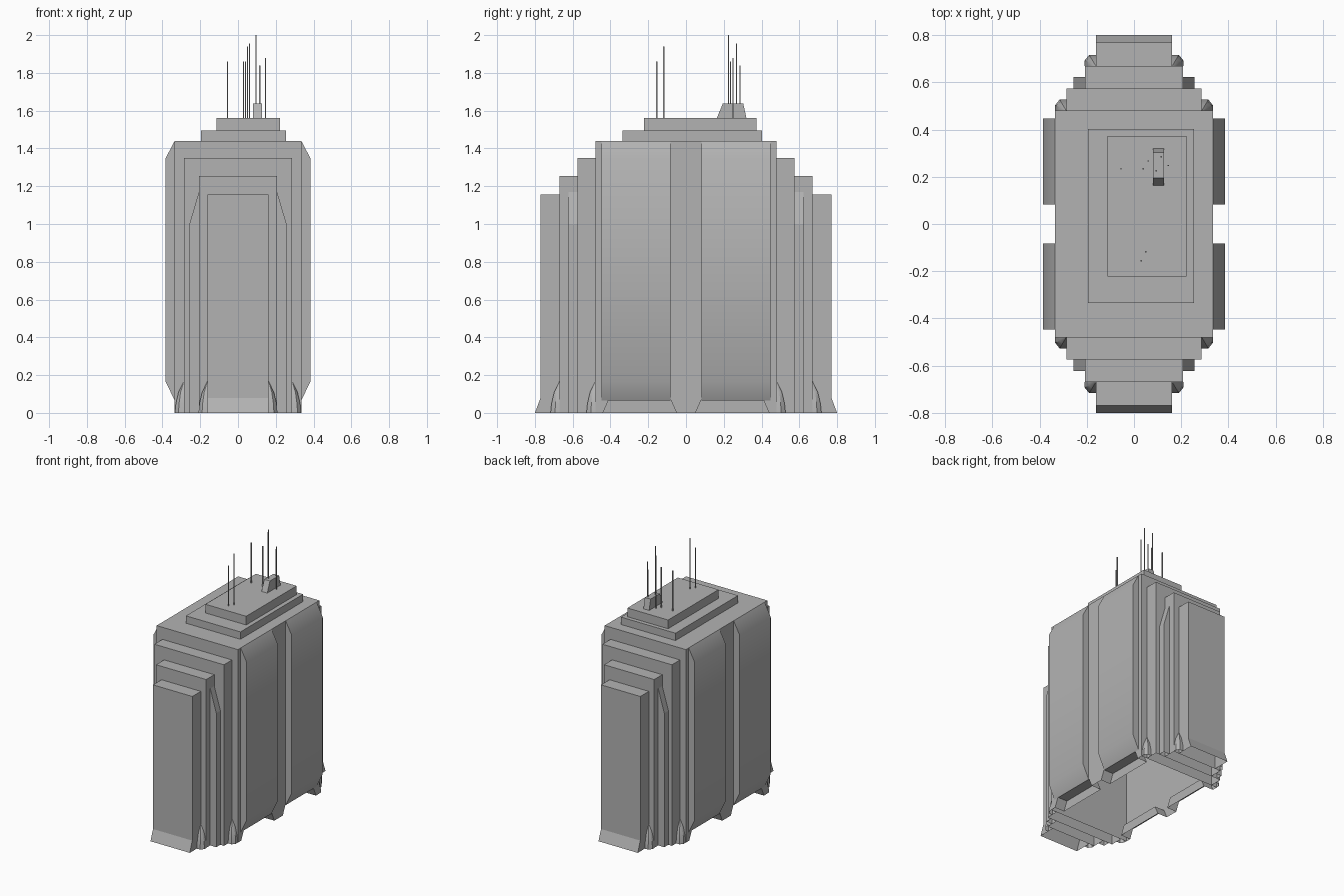
import bpy, bmesh
from math import radians

cube = bpy.data.objects.get("Cube")
if cube:
    bpy.data.objects.remove(cube, do_unlink=True)

GREY = (0.45, 0.45, 0.45, 1)
mat = bpy.data.materials.new("concrete grey")
mat.use_nodes = True
mat.diffuse_color = GREY
mat.node_tree.nodes["Principled BSDF"].inputs["Base Color"].default_value = GREY

SIGNS = (-1, 1)
HALF_X, HALF_Y, ROOF = 0.335, 0.48, 1.44


def build(name, polys, smooth=False):
    """Make an object from polygons, welding shared corners."""
    bm = bmesh.new()
    for poly in polys:
        bm.faces.new([bm.verts.new(p) for p in poly])
    bmesh.ops.remove_doubles(bm, verts=bm.verts, dist=0.0005)
    bmesh.ops.recalc_face_normals(bm, faces=bm.faces)
    mesh = bpy.data.meshes.new(name)
    bm.to_mesh(mesh)
    bm.free()
    mesh.materials.append(mat)
    if smooth:
        mesh.shade_smooth()
        mesh.set_sharp_from_angle(angle=radians(35))
    obj = bpy.data.objects.new(name, mesh)
    bpy.context.collection.objects.link(obj)


def loft(rings, closed=True, caps=(-1,)):
    """Quads between successive rings, plus end caps."""
    n = len(rings[0])
    polys = []
    for a, b in zip(rings, rings[1:]):
        for i in range(n if closed else n - 1):
            j = (i + 1) % n
            polys.append([a[i], a[j], b[j], b[i]])
    return polys + [rings[c] for c in caps]


def rect(x0, x1, y0, y1, z):
    return [(x0, y0, z), (x0, y1, z), (x1, y1, z), (x1, y0, z)]


# Main body: open underneath, with recessed notches at the foot of each side
side = [(-HALF_Y, 0), (-0.44, 0), (-0.41, 0.068), (-0.08, 0.068), (-0.05, 0)]
side += [(-y, z) for y, z in reversed(side)]
side += [(HALF_Y, ROOF), (-HALF_Y, ROOF)]
body = [rect(-HALF_X, HALF_X, -HALF_Y, HALF_Y, ROOF)]
for s in SIGNS:
    x, inner = s * HALF_X, s * (HALF_X - 0.08)
    body.append([(x, y, z) for y, z in side])
    body.append([(-HALF_X, s * HALF_Y, 0), (HALF_X, s * HALF_Y, 0),
                 (HALF_X, s * HALF_Y, ROOF), (-HALF_X, s * HALF_Y, ROOF)])
    for notch in (side[1:5], side[5:9]):
        body += loft([[(x, y, z) for y, z in notch],
                      [(inner, y, z) for y, z in notch]], closed=False)
build("main_body", body)

# Bulging side panels with sloped top and bottom
panel = [(HALF_X, 0.065), (0.385, 0.17), (0.385, 1.345), (HALF_X, ROOF)]
for sx in SIGNS:
    for sy in SIGNS:
        rings = [[(sx * x, sy * y, z) for x, z in panel] for y in (0.083, 0.447)]
        build("side_panel", loft(rings, closed=False, caps=(0, -1)), smooth=True)

# Stepped bays at front and back: half width, inner depth, outer depth, height
bays = [(0.287, 0.48, 0.575, 1.35), (0.207, 0.575, 0.67, 1.255),
        (0.162, 0.67, 0.77, 1.155)]
for s in SIGNS:
    for w, y0, y1, top in bays:
        flare = 0.03 if w < 0.2 else 0
        levels = [(0, y1 + flare)] + ([(0.08, y1)] if flare else []) + [(top, y1)]
        rings = [[(-w, s * y0, z), (-w, s * y, z), (w, s * y, z), (w, s * y0, z)]
                 for z, y in levels]
        build("stepped_bay", loft(rings, closed=False))

# Slim fins beside the middle bays, tapering inwards at the top
fin = [(0.207, 0), (0.257, 0), (0.257, 1.0), (0.207, 1.17)]
for sx in SIGNS:
    for sy in SIGNS:
        rings = [[(sx * x, sy * y, z) for x, z in fin] for y in (0.575, 0.623)]
        build("tapered_fin", [p for p in loft(rings) if any(v[2] > 0 for v in p)])

# Small rounded buttresses in the corners between the bays
flare_profile = [(0, 0.047), (0.05, 0.042), (0.11, 0.028), (0.165, 0.001)]
for sx in SIGNS:
    for sy in SIGNS:
        for cx, cy in ((0.287, 0.48), (0.162, 0.67)):
            rings = []
            for z, r in flare_profile:
                ring = [(r, 0), (r, 0.5 * r), (0.6 * r, r), (0, r)]
                rings.append([(sx * (cx + u), sy * (cy + v), z) for u, v in ring])
            build("corner_buttress", loft(rings, closed=False), smooth=True)

# Roof tiers and the wedge-sided vent housing
build("lower_roof_tier", loft([rect(-0.195, 0.255, -0.335, 0.402, z)
                               for z in (ROOF, 1.495)]))
build("upper_roof_tier", loft([rect(-0.113, 0.223, -0.222, 0.372, z)
                               for z in (1.495, 1.56)]))
build("roof_vent", loft([rect(0.08, 0.127, 0.163, 0.32, 1.56),
                         rect(0.08, 0.127, 0.195, 0.303, 1.638)]))

# Antennas: x, y and tip height
masts = [(-0.055, 0.235, 1.86), (0.03, -0.155, 1.86), (0.05, -0.118, 1.94),
         (0.04, 0.235, 1.86), (0.06, 0.267, 1.955), (0.095, 0.225, 2.0),
         (0.115, 0.285, 1.84), (0.145, 0.248, 1.88)]
R = 0.003
for x, y, tip in masts:
    build("antenna", loft([rect(x - R, x + R, y - R, y + R, z) for z in (1.56, tip)]))
